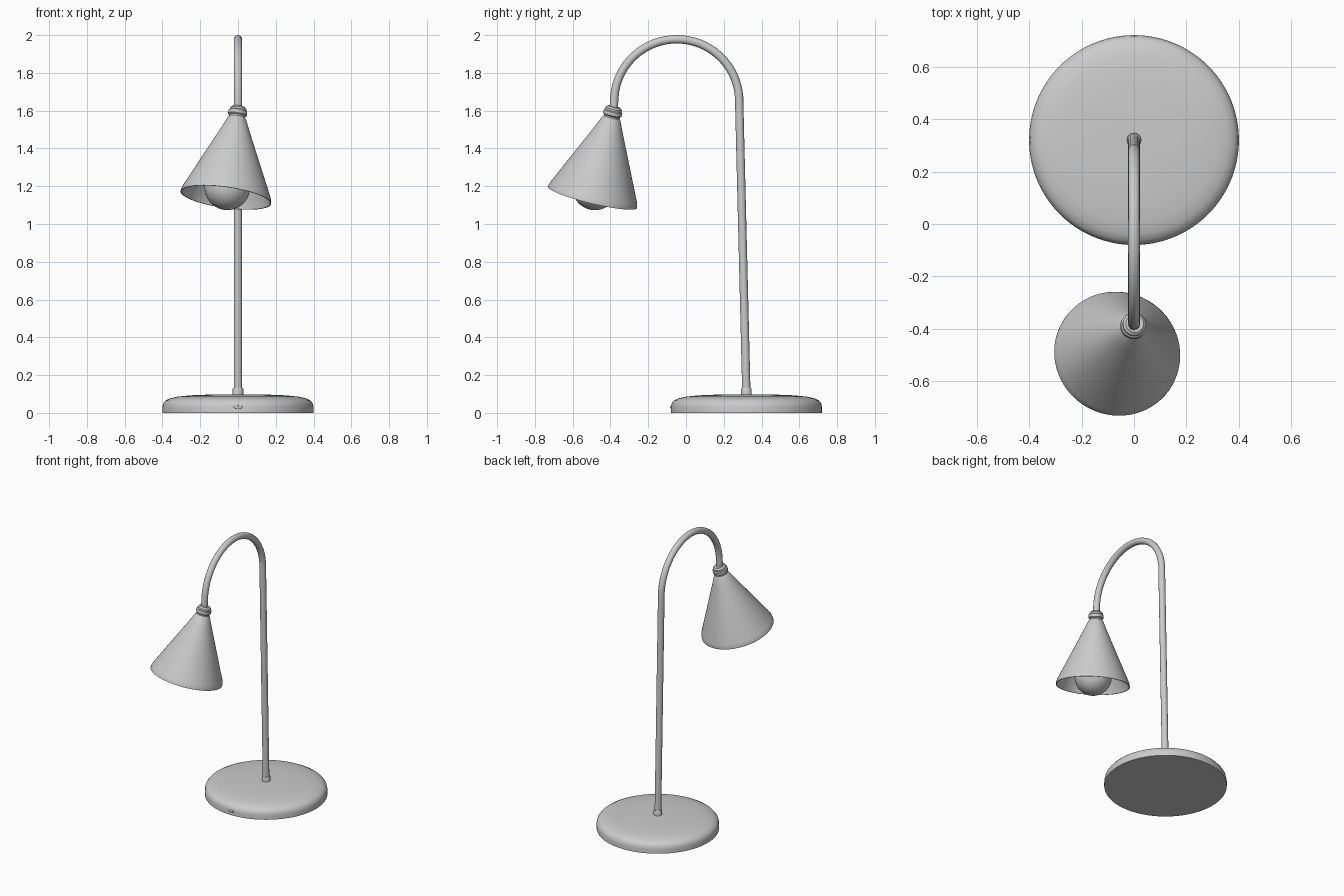
import bpy, bmesh, math
from mathutils import Vector, Matrix

if "Cube" in bpy.data.objects:
    bpy.data.objects.remove(bpy.data.objects["Cube"])


def lathe(name, profile, origin, axis=(0, 0, 1), segs=64):
    """Revolve (radius, distance) points around an axis starting at origin."""
    rot = Vector(axis).to_track_quat('Z', 'Y').to_matrix().to_4x4()
    bm = bmesh.new()
    vs = [bm.verts.new((r, 0, h)) for r, h in profile]
    es = [bm.edges.new(p) for p in zip(vs, vs[1:])]
    bmesh.ops.spin(bm, geom=vs + es, cent=(0, 0, 0), axis=(0, 0, 1),
                   angle=math.tau, steps=segs, use_duplicate=False)
    bmesh.ops.remove_doubles(bm, verts=bm.verts, dist=1e-5)
    bmesh.ops.recalc_face_normals(bm, faces=bm.faces)
    me = bpy.data.meshes.new(name)
    bm.to_mesh(me)
    bm.free()
    ob = bpy.data.objects.new(name, me)
    bpy.context.collection.objects.link(ob)
    ob.matrix_world = Matrix.Translation(origin) @ rot
    smooth(ob)
    return ob


def smooth(ob):
    bpy.ops.object.select_all(action='DESELECT')
    ob.select_set(True)
    bpy.context.view_layer.objects.active = ob
    bpy.ops.object.shade_smooth_by_angle(angle=math.radians(35))


BASE = (0, 0.32, 0)

# Round weighted base with a softly domed top
lathe("base", [(0, 0), (0.4, 0), (0.4, 0.03), (0.396, 0.05), (0.384, 0.065),
               (0.36, 0.077), (0.32, 0.086), (0.25, 0.093), (0.15, 0.097), (0, 0.099)],
      BASE, segs=96)

# Collar where the stem enters the base
lathe("stem_collar", [(0, 0.09), (0.028, 0.09), (0.028, 0.125), (0.025, 0.131), (0, 0.131)],
      BASE, segs=32)

# Small oval button on the front edge of the base
bpy.ops.mesh.primitive_uv_sphere_add(segments=24, ring_count=12, location=(0, -0.079, 0.03))
button = bpy.context.object
button.name = "base_button"
button.scale = (0.024, 0.005, 0.008)
smooth(button)

# Leaning stem and gooseneck arch, swept as one tube
path = [(0.32, 0.09), (0.282, 1.63)]
for i in range(33):
    a = math.radians(4 + 172 * i / 32)
    path.append((-0.049 + 0.331 * math.cos(a), 1.65 + 0.328 * math.sin(a)))
path += [(-0.381, 1.64), (-0.384, 1.59)]
cu = bpy.data.curves.new("stem", 'CURVE')
cu.dimensions = '3D'
cu.bevel_depth = 0.022
cu.bevel_resolution = 6
cu.use_fill_caps = True
sp = cu.splines.new('POLY')
sp.points.add(len(path) - 1)
for p, (y, z) in zip(sp.points, path):
    p.co = (0, y, z, 1)
stem = bpy.data.objects.new("stem", cu)
bpy.context.collection.objects.link(stem)
bpy.context.view_layer.objects.active = stem
stem.select_set(True)
bpy.ops.object.select_all(action='DESELECT')
stem.select_set(True)
bpy.ops.object.convert(target='MESH')
smooth(bpy.context.object)

# Tilted head: everything below hangs along this axis
HEAD = (0, -0.385, 1.60)
AXIS = (-0.14, -0.24, -1)

# Swivel collar on top of the shade
lathe("shade_collar", [(0, -0.022), (0.034, -0.022), (0.044, -0.012), (0.044, -0.002),
                       (0.05, 0.003), (0.05, 0.022), (0.043, 0.028), (0.043, 0.045), (0, 0.045)],
      HEAD, AXIS, 48)

# Thin-walled conical shade with a rolled lip
lathe("shade", [(0, 0.036), (0.043, 0.036), (0.05, 0.045), (0.074, 0.1), (0.234, 0.445),
                (0.241, 0.465), (0.242, 0.477), (0.236, 0.477), (0.228, 0.447),
                (0.067, 0.105), (0.04, 0.06), (0, 0.06)],
      HEAD, AXIS, 64)

# Bulb: narrow neck widening to a round globe
globe = [(0.121 * math.sin(math.radians(a)), 0.421 - 0.121 * math.cos(math.radians(a)))
         for a in range(45, 181, 9)]
globe[-1] = (0, 0.542)
lathe("bulb", [(0, 0.06), (0.045, 0.06), (0.045, 0.22), (0.055, 0.28)] + globe,
      HEAD, AXIS, 48)
